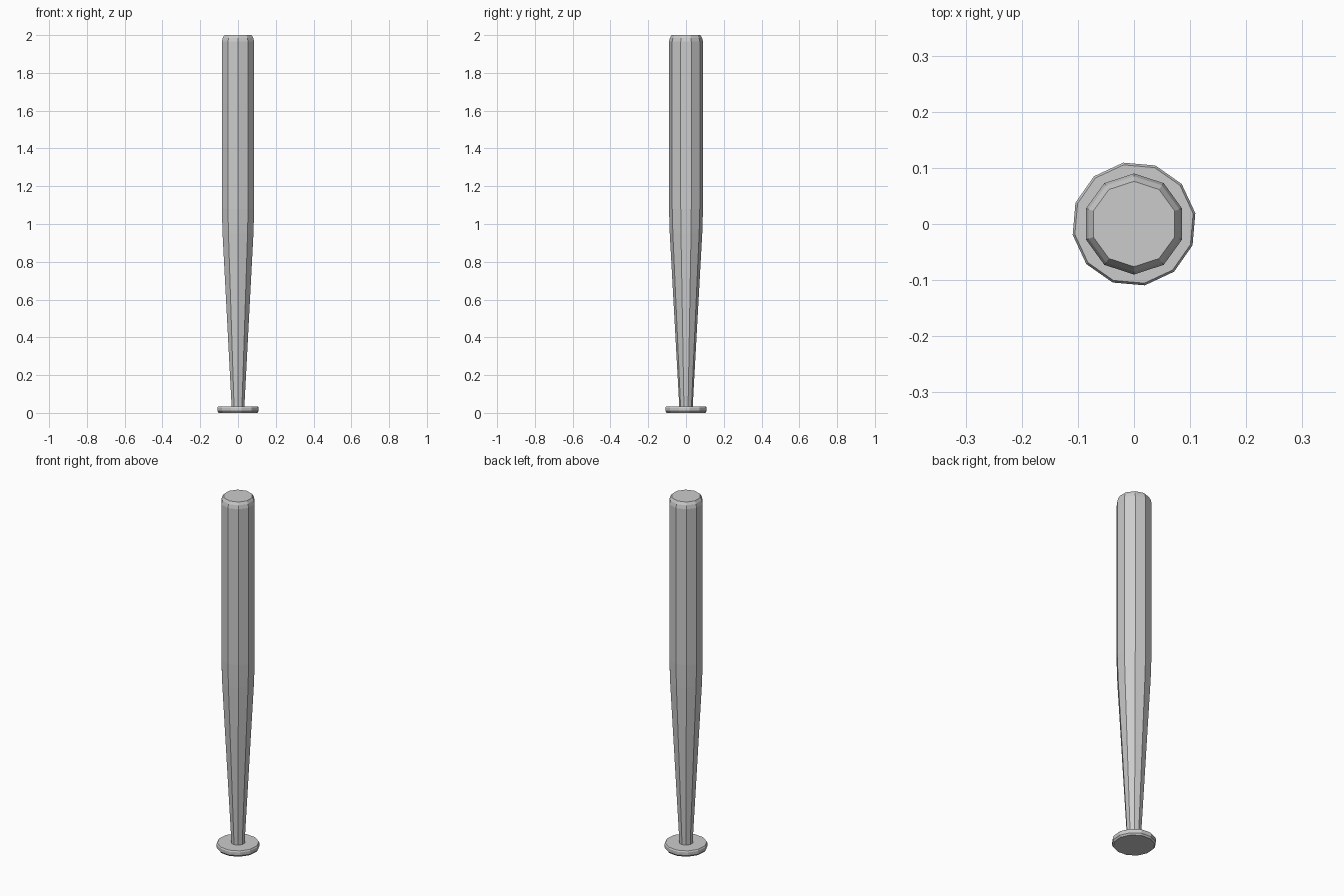
import bpy, bmesh
from math import cos, sin, pi, radians

if "Cube" in bpy.data.objects:
    bpy.data.objects.remove(bpy.data.objects["Cube"])


def lathe(name, profile, sides, start):
    """Closed flat-shaded solid from (radius, z) rings."""
    bm = bmesh.new()
    rings = []
    for r, z in profile:
        rings.append([bm.verts.new((r * cos(start + 2 * pi * i / sides),
                                    r * sin(start + 2 * pi * i / sides), z))
                      for i in range(sides)])
    for a, b in zip(rings, rings[1:]):
        for i in range(sides):
            j = (i + 1) % sides
            bm.faces.new((a[i], a[j], b[j], b[i]))
    bm.faces.new(rings[0][::-1])
    bm.faces.new(rings[-1])
    bmesh.ops.recalc_face_normals(bm, faces=bm.faces)
    mesh = bpy.data.meshes.new(name)
    bm.to_mesh(mesh)
    bm.free()
    obj = bpy.data.objects.new(name, mesh)
    bpy.context.collection.objects.link(obj)
    return obj


# Tapered handle, straight barrel and chamfered tip
lathe("bat_body",
      [(0.036, 0.02), (0.037, 0.06), (0.086, 0.95), (0.09, 1.08),
       (0.09, 1.965), (0.085, 1.985), (0.076, 2.0)],
      10, radians(90))

# End knob with slightly softened rim
lathe("knob",
      [(0.104, 0.0), (0.111, 0.009), (0.111, 0.027), (0.107, 0.034)],
      12, radians(10))
